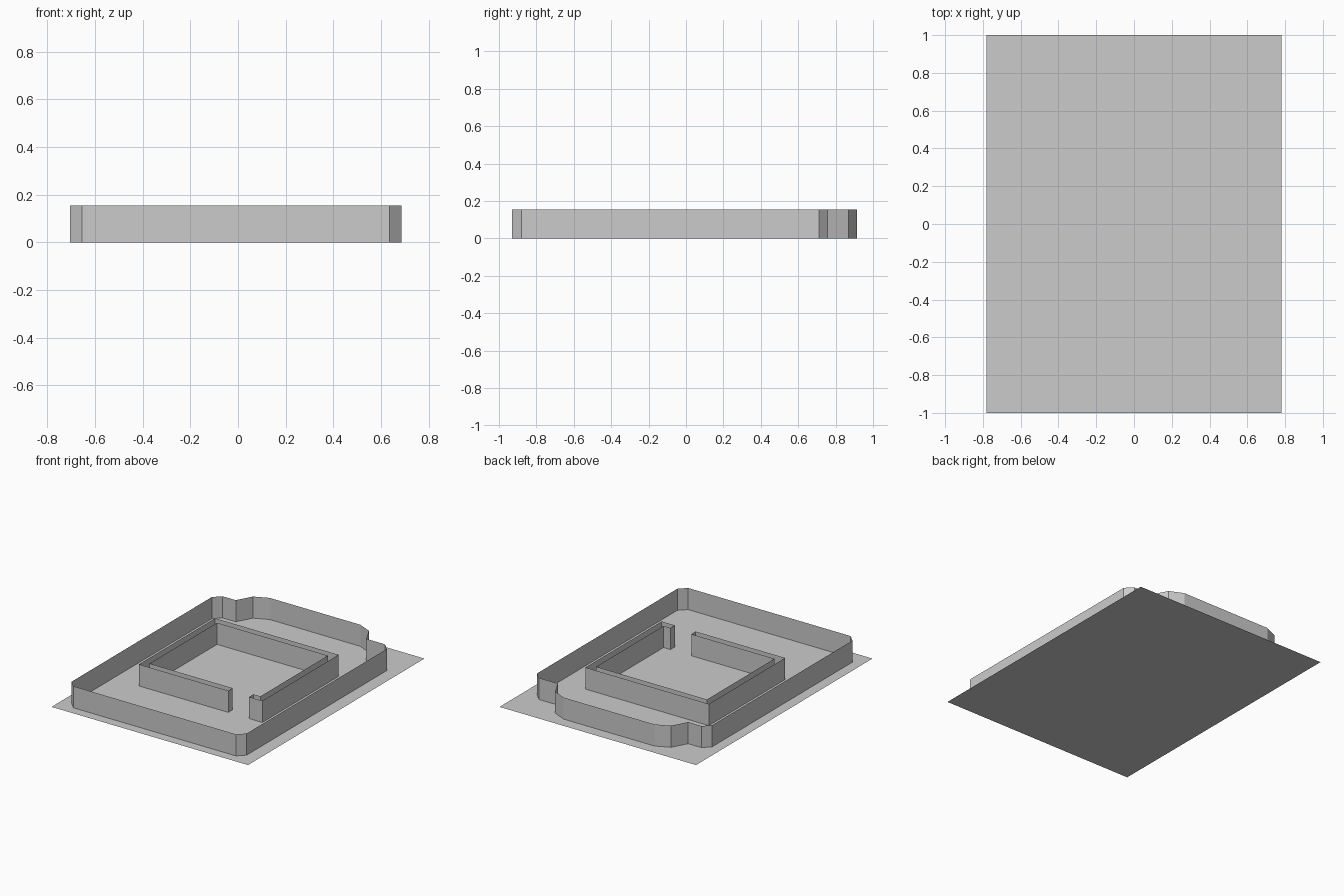
import bpy
import bmesh

WALL_HEIGHT = 0.155

cube = bpy.data.objects.get("Cube")
if cube:
    bpy.data.objects.remove(cube, do_unlink=True)

grey = bpy.data.materials.new("plain_grey")
grey.use_nodes = True
colour = (0.6, 0.6, 0.6, 1)
grey.diffuse_color = colour
grey.node_tree.nodes["Principled BSDF"].inputs["Base Color"].default_value = colour


def add_object(name, bm):
    mesh = bpy.data.meshes.new(name)
    bm.to_mesh(mesh)
    bm.free()
    mesh.materials.append(grey)
    obj = bpy.data.objects.new(name, mesh)
    bpy.context.collection.objects.link(obj)
    return obj


def add_wall(name, outline):
    """Raise a closed counter-clockwise outline into open-topped thin walls."""
    bm = bmesh.new()
    base = [bm.verts.new((x, y, 0)) for x, y in outline]
    top = [bm.verts.new((x, y, WALL_HEIGHT)) for x, y in outline]
    for i in range(len(outline)):
        j = (i + 1) % len(outline)
        bm.faces.new((base[i], base[j], top[j], top[i]))
    return add_object(name, bm)


# Flat ground sheet
bm = bmesh.new()
half_x, half_y = 0.78, 1.0
bm.faces.new([bm.verts.new((sx * half_x, sy * half_y, 0))
              for sx, sy in ((-1, -1), (1, -1), (1, 1), (-1, 1))])
add_object("floor", bm)

# Outer wall: chamfered corners and a bay at the back
add_wall("outer_wall", [
    (-0.655, -0.93), (0.635, -0.93), (0.685, -0.88),
    (0.685, 0.71), (0.635, 0.76), (0.485, 0.76),
    (0.43, 0.87), (0.33, 0.915), (-0.39, 0.915), (-0.49, 0.87),
    (-0.55, 0.76), (-0.655, 0.76), (-0.705, 0.71), (-0.705, -0.88),
])

# Inner wall: hollow double skin with a doorway at the front
left, right, front, back = -0.50, 0.48, -0.41, 0.455
t = 0.05
door_a, door_b = 0.21, 0.375
add_wall("inner_wall", [
    (door_b, front), (right, front), (right, back), (left, back),
    (left, front), (door_a, front), (door_a, front + t),
    (left + t, front + t), (left + t, back - t), (right - t, back - t),
    (right - t, front + t), (door_b, front + t),
])
